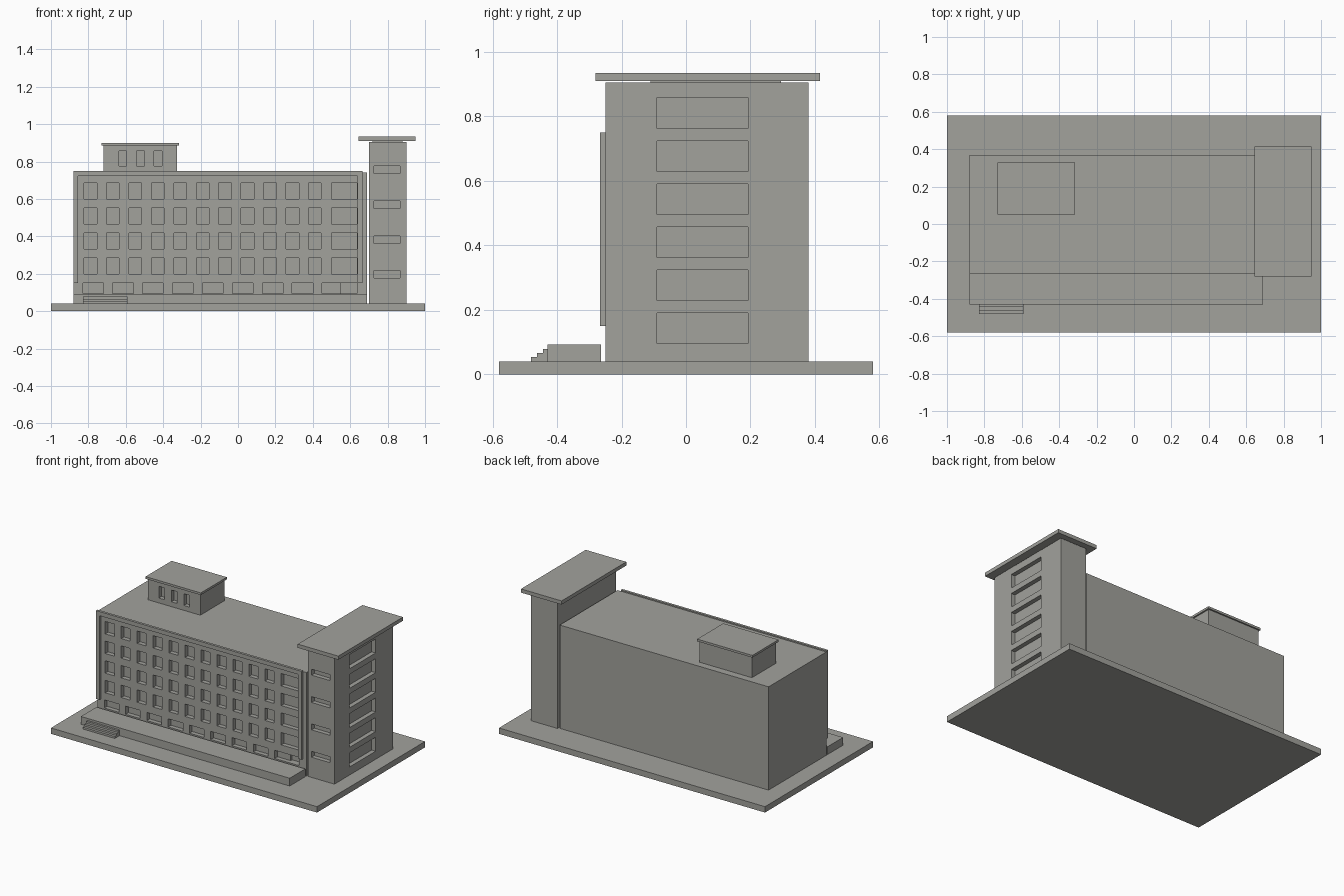
import bpy
import bmesh

if "Cube" in bpy.data.objects:
    bpy.data.objects.remove(bpy.data.objects["Cube"])

concrete = bpy.data.materials.new("concrete_grey")
concrete.diffuse_color = (0.36, 0.36, 0.335, 1)
concrete.use_nodes = True
concrete.node_tree.nodes["Principled BSDF"].inputs["Base Color"].default_value = concrete.diffuse_color


def boxes(name, specs):
    """One object made of boxes given as (x0, x1, y0, y1, z0, z1)."""
    bm = bmesh.new()
    for x0, x1, y0, y1, z0, z1 in specs:
        verts = bmesh.ops.create_cube(bm, size=1)["verts"]
        for v in verts:
            v.co = (x0 if v.co.x < 0 else x1,
                    y0 if v.co.y < 0 else y1,
                    z0 if v.co.z < 0 else z1)
    mesh = bpy.data.meshes.new(name)
    bm.to_mesh(mesh)
    bm.free()
    mesh.materials.append(concrete)
    obj = bpy.data.objects.new(name, mesh)
    bpy.context.collection.objects.link(obj)
    return obj


def carve(obj, specs):
    """Cut recesses into an object, then discard the cutter."""
    cutter = boxes("recess_cutter", specs)
    cutter.hide_render = True
    mod = obj.modifiers.new("recesses", 'BOOLEAN')
    mod.object = cutter
    mod.operation = 'DIFFERENCE'
    mod.solver = 'EXACT'
    mod.use_self = True
    bpy.context.view_layer.objects.active = obj
    bpy.ops.object.modifier_apply(modifier=mod.name)
    bpy.data.objects.remove(cutter)


DEPTH = 0.03      # window recess
FRONT = -0.25     # main facade plane

# ground slab
boxes("ground_slab", [(-1, 1, -0.58, 0.58, 0, 0.04)])

# main block with four window rows and a ground floor row
main = boxes("main_block", [(-0.88, 0.69, FRONT, 0.37, 0.04, 0.742)])
cuts = []
for row in range(4):
    z = 0.2 + row * 0.1335
    spans = [(-0.823 + i * 0.12, -0.755 + i * 0.12) for i in range(11)]
    spans.append((0.5, 0.635))
    cuts += [(a, b, FRONT - 0.1, FRONT + DEPTH, z, z + 0.084) for a, b in spans]
for i in range(9):
    x = -0.83 + i * 0.16
    cuts.append((x, x + 0.11, FRONT - 0.1, FRONT + DEPTH, 0.095, 0.15))
cuts.append((0.55, 0.635, FRONT - 0.1, FRONT + 0.045, 0.095, 0.15))
carve(main, cuts)

# raised frame around the facade
y0, y1 = -0.267, FRONT
boxes("facade_frame_top", [(-0.88, 0.665, y0, y1, 0.722, 0.75)])
boxes("facade_frame_legs", [(-0.88, -0.855, y0, y1, 0.15, 0.722),
                            (0.638, 0.665, y0, y1, 0.15, 0.722)])

# entrance terrace and steps
boxes("terrace", [(-0.88, 0.69, -0.43, -0.263, 0.04, 0.093)])
boxes("entrance_steps", [(-0.83, -0.59, -0.48 + i * 0.018, -0.43,
                          0.04 + i * 0.013, 0.053 + i * 0.013) for i in range(3)])

# stair tower with side and front windows
tower = boxes("stair_tower", [(0.70, 0.90, -0.25, 0.38, 0.04, 0.905)])
cuts = [(0.90 - DEPTH, 1.0, -0.09, 0.192, 0.095 + i * 0.1335, 0.19 + i * 0.1335)
        for i in range(6)]
cuts += [(0.728, 0.866, -0.35, -0.25 + DEPTH, 0.177 + i * 0.186, 0.217 + i * 0.186)
         for i in range(4)]
carve(tower, cuts)
boxes("tower_roof_spacer", [(0.72, 0.88, -0.11, 0.295, 0.905, 0.91)])
boxes("tower_roof", [(0.645, 0.95, -0.28, 0.415, 0.91, 0.935)])

# rooftop plant room
room = boxes("roof_room", [(-0.72, -0.325, 0.06, 0.32, 0.742, 0.885)])
carve(room, [(x, x + 0.042, 0.0, 0.06 + DEPTH, 0.775, 0.855)
             for x in (-0.637, -0.543, -0.449)])
boxes("roof_room_cap", [(-0.73, -0.315, 0.05, 0.33, 0.885, 0.9)])
